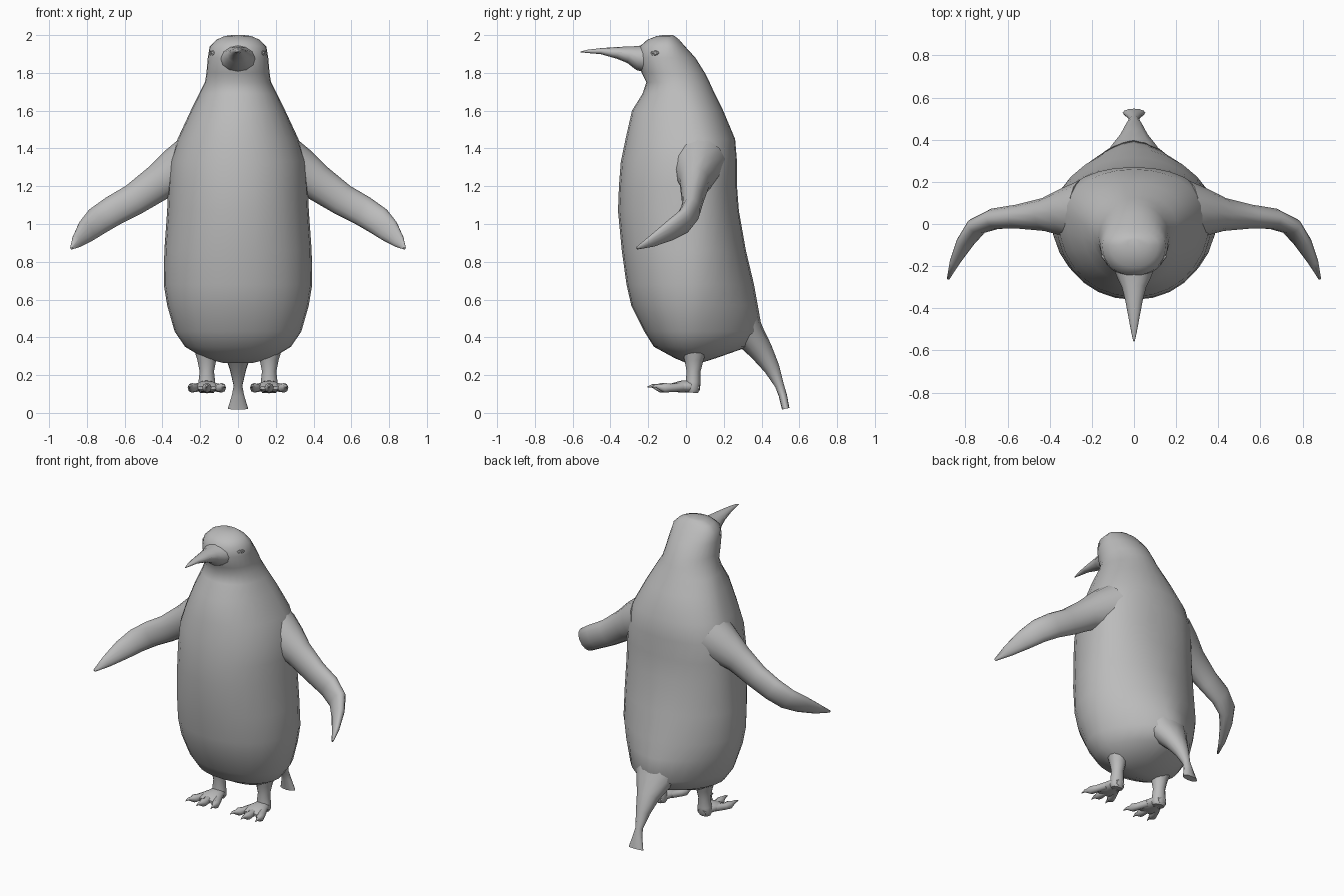
import bpy, bmesh, math
from mathutils import Vector

grey = bpy.data.materials.new("plain grey")
grey.diffuse_color = (0.5, 0.5, 0.5, 1)


def loft(name, rings, angle=50):
    """Skin a list of equal-sized point rings and cap both ends."""
    bm = bmesh.new()
    rows = [[bm.verts.new(p) for p in r] for r in rings]
    n = len(rows[0])
    for a, b in zip(rows, rows[1:]):
        for i in range(n):
            j = (i + 1) % n
            bm.faces.new((a[i], a[j], b[j], b[i]))
    bm.faces.new(rows[0][::-1])
    bm.faces.new(rows[-1])
    bmesh.ops.recalc_face_normals(bm, faces=bm.faces)
    me = bpy.data.meshes.new(name)
    bm.to_mesh(me)
    bm.free()
    me.materials.append(grey)
    ob = bpy.data.objects.new(name, me)
    bpy.context.collection.objects.link(ob)
    bpy.ops.object.select_all(action='DESELECT')
    ob.select_set(True)
    bpy.context.view_layer.objects.active = ob
    bpy.ops.object.shade_smooth_by_angle(angle=math.radians(angle))
    return ob


def tube(name, stations, hint, n=12, angle=60):
    """Stations are (x, y, z, half size along hint, half size across)."""
    pts = [Vector(s[:3]) for s in stations]
    rings = []
    for k, s in enumerate(stations):
        t = (pts[min(k + 1, len(pts) - 1)] - pts[max(k - 1, 0)]).normalized()
        h = Vector(hint)
        u = (h - t * h.dot(t)).normalized()
        v = t.cross(u)
        rings.append([pts[k] + u * s[3] * math.cos(a) + v * s[4] * math.sin(a)
                      for a in (2 * math.pi * i / n for i in range(n))])
    return loft(name, rings, angle)


def mirrored(stations, side):
    return [(s[0] * side, *s[1:]) for s in stations]


# Body and head: z, front y, widest y, back y, half width, back roundness
profile = [
    (0.265, 0.00, 0.04, 0.08, 0.08, 2.0),
    (0.29, -0.06, 0.04, 0.16, 0.18, 1.9),
    (0.35, -0.17, 0.03, 0.33, 0.28, 1.7),
    (0.43, -0.22, 0.03, 0.405, 0.335, 1.6),
    (0.57, -0.29, 0.03, 0.38, 0.375, 1.7),
    (0.68, -0.315, 0.03, 0.36, 0.393, 1.8),
    (0.86, -0.34, 0.03, 0.317, 0.39, 1.9),
    (1.07, -0.36, 0.03, 0.28, 0.375, 2.1),
    (1.20, -0.355, 0.03, 0.27, 0.37, 2.2),
    (1.33, -0.345, 0.04, 0.27, 0.36, 2.2),
    (1.45, -0.32, 0.04, 0.26, 0.32, 2.1),
    (1.60, -0.286, 0.01, 0.197, 0.25, 2.0),
    (1.69, -0.23, -0.02, 0.152, 0.205, 2.0),
    (1.75, -0.21, -0.05, 0.125, 0.175, 2.0),
    (1.80, -0.235, -0.07, 0.10, 0.167, 2.0),
    (1.88, -0.25, -0.10, 0.05, 0.16, 2.0),
    (1.94, -0.245, -0.10, -0.005, 0.15, 2.0),
    (1.975, -0.205, -0.10, -0.035, 0.115, 2.0),
    (1.995, -0.155, -0.10, -0.06, 0.07, 2.0),
    (2.00, -0.12, -0.095, -0.07, 0.03, 2.0),
]
rings = []
for z, yf, yc, yb, w, p in profile:
    ring = []
    for i in range(28):
        a = 2 * math.pi * i / 28
        c, s = math.cos(a), math.sin(a)
        e = 2 / (p if s > 0 else 2.1)
        depth = yb - yc if s > 0 else yc - yf
        ring.append((w * math.copysign(abs(c) ** e, c),
                     yc + depth * math.copysign(abs(s) ** e, s), z))
    rings.append(ring)
loft("body", rings, 80)

# Beak, tapering forward with a slight droop
tube("beak", [(0, -0.20, 1.875, 0.075, 0.10), (0, -0.25, 1.88, 0.066, 0.082),
              (0, -0.30, 1.896, 0.045, 0.058), (0, -0.36, 1.906, 0.032, 0.042),
              (0, -0.45, 1.915, 0.016, 0.025), (0, -0.52, 1.914, 0.009, 0.012),
              (0, -0.558, 1.911, 0.002, 0.003)], (0, 0, 1), 12)

# Tail, pinched and then fanned at the tip
tube("tail", [(0, 0.27, 0.50, 0.11, 0.17), (0, 0.345, 0.40, 0.08, 0.12),
              (0, 0.40, 0.325, 0.062, 0.075), (0, 0.455, 0.235, 0.042, 0.045),
              (0, 0.495, 0.145, 0.024, 0.023), (0, 0.512, 0.095, 0.022, 0.032),
              (0, 0.528, 0.022, 0.020, 0.054)], (0, 1, 0.4), 12)

wing = [(0.24, 0.06, 1.32, 0.15, 0.15), (0.33, 0.055, 1.275, 0.125, 0.115),
        (0.42, 0.045, 1.22, 0.097, 0.08), (0.55, 0.035, 1.13, 0.084, 0.058),
        (0.66, 0.025, 1.07, 0.08, 0.05), (0.745, -0.01, 1.015, 0.075, 0.042),
        (0.80, -0.085, 0.965, 0.062, 0.034), (0.85, -0.18, 0.91, 0.036, 0.02),
        (0.882, -0.26, 0.872, 0.008, 0.006)]
leg = [(0.165, 0.045, 0.36, 0.075, 0.075), (0.165, 0.042, 0.28, 0.05, 0.05),
       (0.165, 0.04, 0.22, 0.037, 0.038), (0.165, 0.038, 0.165, 0.039, 0.044),
       (0.165, 0.036, 0.125, 0.038, 0.048), (0.165, 0.034, 0.107, 0.028, 0.038)]
foot = [(0.165, 0.07, 0.13, 0.02, 0.03), (0.165, 0.03, 0.14, 0.033, 0.046),
        (0.165, -0.03, 0.139, 0.031, 0.064), (0.165, -0.075, 0.134, 0.022, 0.074),
        (0.165, -0.10, 0.132, 0.010, 0.06)]

for side, label in ((-1, "left"), (1, "right")):
    tube(label + "_wing", mirrored(wing, side), (0.5 * side, 0, 0.85), 14, 80)
    tube(label + "_leg", mirrored(leg, side), (0, 1, 0), 12)
    tube(label + "_foot", mirrored(foot, side), (0, 0, 1), 12)
    # Three toes, each ending in a pointed claw
    for k in (-1, 0, 1):
        reach = 0.0 if k else 0.02
        toe = [(0.165 + k * 0.035, -0.02, 0.138, 0.024, 0.026),
               (0.165 + k * 0.065, -0.08 - reach, 0.132, 0.022, 0.024),
               (0.165 + k * 0.078, -0.115 - reach, 0.133, 0.026, 0.025),
               (0.165 + k * 0.084, -0.135 - reach, 0.136, 0.016, 0.014),
               (0.165 + k * 0.090, -0.16 - reach, 0.143, 0.009, 0.008),
               (0.165 + k * 0.094, -0.185 - reach, 0.137, 0.002, 0.002)]
        tube(f"{label}_toe_{k + 2}", mirrored(toe, side), (0, 0, 1), 8)
    # Eye: an almond lid rim around a small eyeball
    centre = Vector((0.137 * side, -0.17, 1.905))
    out = Vector((0.8 * side, -0.6, 0.1)).normalized()
    along = Vector((0, 0, 1)).cross(out).normalized()
    up = out.cross(along)
    rim = []
    for size, lift in ((1.25, -0.008), (1.0, 0.005), (0.7, 0.005),
                       (0.6, 0.001), (0.3, 0.005)):
        rim.append([centre + out * lift + along * 0.024 * size * math.cos(a)
                    + up * 0.013 * size * math.sin(a)
                    for a in (2 * math.pi * i / 12 for i in range(12))])
    loft(label + "_eye", rim, 30)
    # Nostril slit as a thin raised sliver on the beak
    tube(label + "_nostril", mirrored([(0.047, -0.31, 1.908, 0.002, 0.002),
                                       (0.040, -0.345, 1.909, 0.006, 0.005),
                                       (0.034, -0.38, 1.911, 0.002, 0.002)], side),
         (0, 0, 1), 6)
